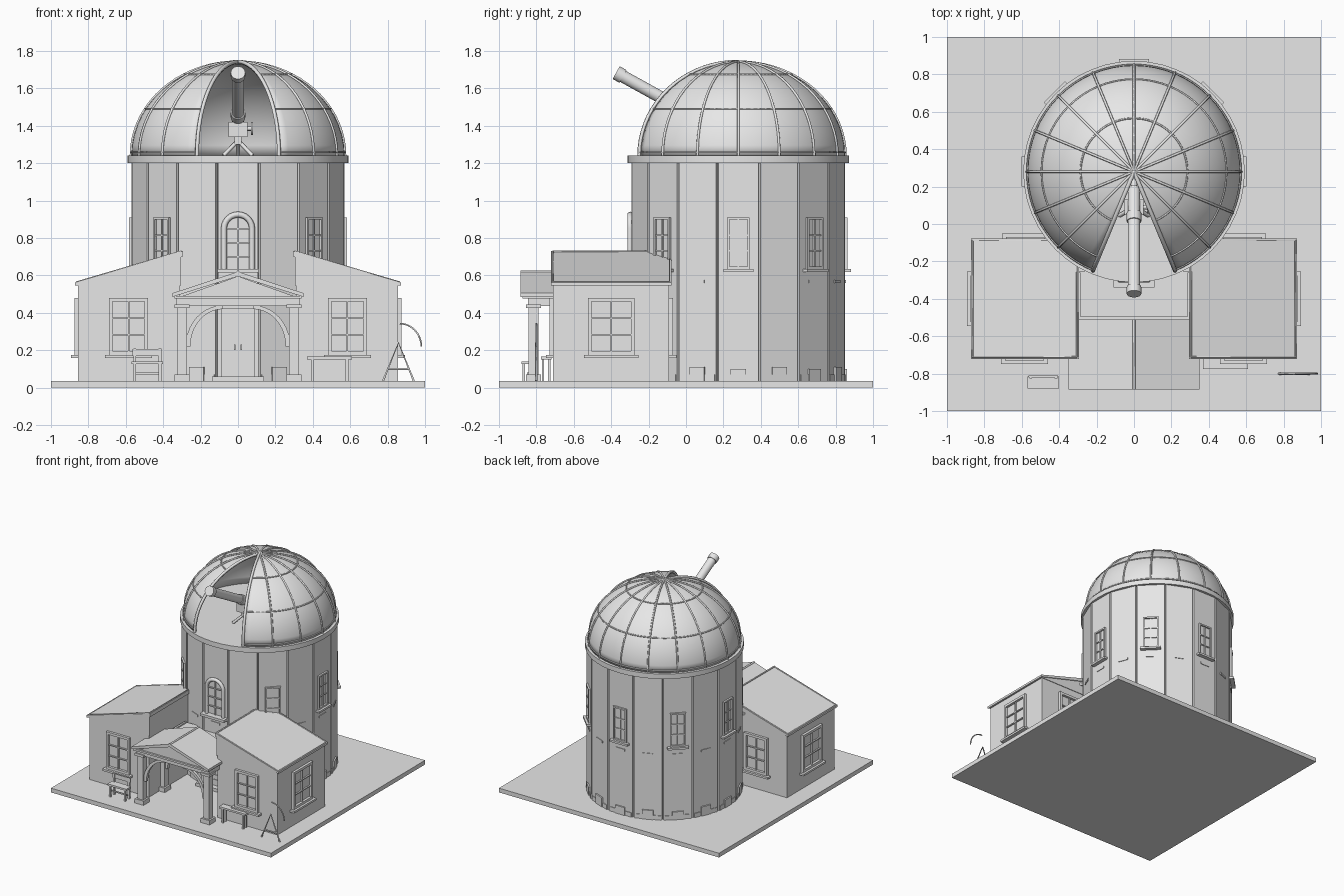
import bpy, bmesh, math
from math import sin, cos, pi, radians
from mathutils import Matrix, Vector

if "Cube" in bpy.data.objects:
    bpy.data.objects.remove(bpy.data.objects["Cube"])

mat = bpy.data.materials.new("pale_grey")
mat.use_nodes = True
mat.diffuse_color = (0.8, 0.8, 0.8, 1)
mat.node_tree.nodes["Principled BSDF"].inputs["Base Color"].default_value = (0.8, 0.8, 0.8, 1)

CY = 0.28            # tower axis
GROUND = 0.035
APOTHEM = 0.569


def make(name, bm):
    bmesh.ops.recalc_face_normals(bm, faces=bm.faces)
    me = bpy.data.meshes.new(name)
    bm.to_mesh(me)
    bm.free()
    me.materials.append(mat)
    ob = bpy.data.objects.new(name, me)
    bpy.context.collection.objects.link(ob)
    return ob


def smooth(ob):
    bpy.ops.object.select_all(action='DESELECT')
    ob.select_set(True)
    bpy.context.view_layer.objects.active = ob
    bpy.ops.object.shade_smooth_by_angle(angle=radians(35))


def add_box(bm, x0, x1, y0, y1, z0, z1, m=Matrix()):
    t = Matrix.Translation(((x0 + x1) / 2, (y0 + y1) / 2, (z0 + z1) / 2))
    s = Matrix.Diagonal((x1 - x0, y1 - y0, z1 - z0, 1))
    bmesh.ops.create_cube(bm, size=1, matrix=m @ t @ s)


def boxes(name, *dims, m=Matrix()):
    bm = bmesh.new()
    for d in dims:
        add_box(bm, *d, m=m)
    return make(name, bm)


def prism(name, points, push):
    bm = bmesh.new()
    face = bm.faces.new([bm.verts.new(p) for p in points])
    out = bmesh.ops.extrude_face_region(bm, geom=[face])
    bmesh.ops.translate(bm, vec=push, verts=[v for v in out["geom"] if isinstance(v, bmesh.types.BMVert)])
    return make(name, bm)


def tube(name, paths, radius, sides=1):
    cu = bpy.data.curves.new(name, 'CURVE')
    cu.dimensions = '3D'
    cu.bevel_depth = radius
    cu.bevel_resolution = sides
    cu.use_fill_caps = True
    for path in paths:
        sp = cu.splines.new('POLY')
        sp.points.add(len(path) - 1)
        for p, co in zip(sp.points, path):
            p.co = (*co, 1)
    cu.materials.append(mat)
    ob = bpy.data.objects.new(name, cu)
    bpy.context.collection.objects.link(ob)
    return ob


def rod(name, a, b, radius, segs=24):
    a, b = Vector(a), Vector(b)
    bm = bmesh.new()
    m = Matrix.Translation((a + b) / 2) @ (b - a).to_track_quat('Z', 'Y').to_matrix().to_4x4()
    bmesh.ops.create_cone(bm, cap_ends=True, segments=segs, radius1=radius, radius2=radius,
                          depth=(b - a).length, matrix=m)
    ob = make(name, bm)
    smooth(ob)
    return ob


def wall(x, y, z, angle):
    # local -y points out of the wall
    return Matrix.Translation((x, y, z)) @ Matrix.Rotation(angle, 4, 'Z')


def window(name, m, w, h, t=0.02, out=0.02, rows=3):
    a = w / 2
    d = [(-a, -a + t, -out, .01, 0, h), (a - t, a, -out, .01, 0, h),
         (-a, a, -out, .01, h - t, h), (-a, a, -out, .01, 0, t),
         (-.004, .004, -out * .6, .01, t, h - t),
         (-a - .02, a + .02, -out - .018, .01, -.016, 0)]
    for i in range(1, rows):
        z = t + (h - 2 * t) * i / rows
        d.append((-a + t, a - t, -out * .6, .01, z - .004, z + .004))
    return boxes(name, *d, m=m)


boxes("ground_slab", (-1, 1, -1, 1, 0, GROUND))

# Sixteen-sided tower with grooved corners
outline = []
R = 0.58
for i in range(16):
    a = radians(11.25 + 22.5 * i)
    for r, da in ((R, -.011), (R - .022, 0), (R, .011)):
        outline.append((r * cos(a + da), CY + r * sin(a + da), GROUND))
prism("tower_wall", outline, (0, 0, 1.2 - GROUND))

# Plinth and string course blocks on every face
bm = bmesh.new()
for i in range(16):
    m = wall(0, CY, 0, pi * i / 8) @ Matrix.Translation((0, -APOTHEM, 0))
    add_box(bm, -.042, .042, -.012, .02, GROUND, .11 if i % 2 else .1, m)
    add_box(bm, -.1, .1, -.006, .02, GROUND, .07, m)
    add_box(bm, -.04, .04, -.006, .02, .558, .575, m)
make("tower_masonry", bm)

for i in range(1, 8):
    a = pi * i / 4
    m = wall(APOTHEM * sin(a), CY - APOTHEM * cos(a), .635, a)
    window("tower_window", m, .12, .275, t=.012, out=.015)

# Arched window over the porch
FY = CY - APOTHEM
arch = [(-.075, .63)] + [(-.075 * cos(pi * k / 12), .85 + .075 * sin(pi * k / 12)) for k in range(13)] + [(.075, .63)]
tube("arched_window_frame", [[(x, FY - .01, z) for x, z in arch]], .016)
boxes("arched_window_bars", (-.005, .005, FY - .012, FY, .63, .91),
      *[(-.07, .07, FY - .012, FY, z - .004, z + .004) for z in (.7, .775, .85)],
      (-.11, .11, FY - .05, FY, .615, .635))

# Dome: an ellipsoid shell with a 45 degree opening at the front
A, C, DZ = 0.57, 0.5, 1.24


def dome_point(lon, lat, grow=0.0):
    return ((A + grow) * cos(lat) * cos(lon), CY + (A + grow) * cos(lat) * sin(lon),
            DZ + (C + grow) * sin(lat))


START, SPAN = radians(-67.5), radians(315)
bm = bmesh.new()
NL, NB = 56, 14
top = bm.verts.new(dome_point(0, pi / 2))
grid = [[bm.verts.new(dome_point(START + SPAN * i / NL, pi / 2 * j / NB)) for j in range(NB)] for i in range(NL + 1)]
for p, q in zip(grid, grid[1:]):
    for j in range(NB - 1):
        bm.faces.new((p[j], q[j], q[j + 1], p[j + 1]))
    bm.faces.new((p[-1], q[-1], top))
dome = make("dome_shell", bm)
smooth(dome)
sol = dome.modifiers.new("thickness", 'SOLIDIFY')
sol.thickness = .012

lats = [radians(90 * j / 18) for j in range(19)]
ribs = [[dome_point(START + radians(22.5) * i, t, .003) for t in lats] for i in range(15)]
tube("dome_ribs", ribs, .007)
tube("dome_opening_edges", [ribs[0], ribs[-1]], .011)
tube("dome_bands", [[dome_point(START + SPAN * i / 70, radians(lat), .001) for i in range(71)]
                    for lat in (2, 30, 60)], .005)
rod("dome_base_ring", (0, CY, 1.2), (0, CY, DZ), .592, 48)
rod("dome_cap", (0, CY, 1.735), (0, CY, 1.746), .03, 16)

# Telescope on its tripod
tip, tail = Vector((0, -.363, 1.678)), Vector((0, .19, 1.372))
axis = (tip - tail).normalized()
rod("telescope_tube", tail, tip, .033)
rod("telescope_hood", tip - axis * .03, tip + axis * .012, .039)
rod("telescope_collar", tail + axis * .15, tail + axis * .2, .039)
rod("eyepiece", tail - axis * .05, tail, .016, 12)
boxes("telescope_mount", (-.05, .05, .05, .13, 1.34, 1.42), (-.02, .02, .07, .11, 1.3, 1.35))
rod("mount_axle", (.04, .09, 1.385), (.08, .09, 1.385), .012, 12)
rod("mount_wheel", (.07, .09, 1.385), (.08, .09, 1.385), .035, 16)
tube("telescope_tripod", [[(0, .09, 1.32), (.09 * sin(a), .09 + .09 * cos(a), DZ)]
                          for a in (0, 2 * pi / 3, 4 * pi / 3)], .011)

# Two side huts with lean-to roofs
for s, side in ((1, "left"), (-1, "right")):
    x0, x1 = sorted((s * .31, s * .855))
    boxes(side + "_hut_walls", (x0, x1, -.71, -.09, GROUND, .55))
    prism(side + "_hut_gable", [(s * x, -.715, z) for x, z in ((.305, .545), (.865, .545), (.865, .555), (.305, .71))],
          (0, .63, 0))
    prism(side + "_hut_roof", [(s * x, -.722, z) for x, z in ((.295, .7), (.872, .545), (.872, .562), (.295, .73))],
          (0, .645, 0))
    rim = [(s * .305, -.712, .728), (s * .862, -.712, .564), (s * .862, -.088, .564), (s * .305, -.088, .728)]
    tube(side + "_hut_roof_rim", [rim + rim[:1]], .005)
    window(side + "_hut_front_window", wall(s * .585, -.71, .175, 0), .21, .305)
    window(side + "_hut_back_window", wall(s * .58, -.09, .175, pi), .21, .305)
    window(side + "_hut_side_window", wall(s * .855, -.4, .175, s * pi / 2), .25, .305)

# Flat roof linking porch and tower
boxes("link_roof", (-.31, .31, -.51, -.25, .45, .48), (-.3, -.285, -.5, -.26, .48, .49),
      (.285, .3, -.5, -.26, .48, .49), (-.3, .3, -.51, -.495, .48, .49))

# Porch: gabled roof, beams, posts and curved braces
prism("porch_gable", [(-.31, -.86, .485), (.31, -.86, .485), (0, -.86, .595)], (0, .35, 0))
prism("porch_roof", [(x, -.885, z) for x, z in
                     ((-.35, .485), (-.35, .505), (0, .62), (.35, .505), (.35, .485), (0, .595))], (0, .375, 0))
tube("porch_ridge", [[(0, -.885, .618), (0, -.51, .618)]], .008)
boxes("porch_beams", (-.34, .34, -.875, -.51, .475, .49), (-.33, .33, -.845, -.785, .435, .48),
      (-.33, -.27, -.84, -.5, .435, .48), (.27, .33, -.84, -.5, .435, .48))
for s in (1, -1):
    for y, where in ((-.815, "front"), (-.54, "back")):
        c = s * .3
        boxes(where + "_porch_post", (c - .026, c + .026, y - .026, y + .026, GROUND, .45),
              (c - .04, c + .04, y - .04, y + .04, GROUND, .07),
              (c - .04, c + .04, y - .04, y + .04, .425, .445))
        arc = [(1 - cos(pi / 2 * k / 10), sin(pi / 2 * k / 10)) for k in range(11)]
        outer = [(s * (.28 - .2 * u), y - .012, .22 + .22 * v) for u, v in arc]
        inner = [(s * (.255 - .175 * u), y - .012, .22 + .2 * v) for u, v in reversed(arc)]
        prism(where + "_porch_brace", outer + inner, (0, .024, 0))

# Double door
boxes("door", (-.085, .085, FY - .015, FY, GROUND, .42), (-.11, -.085, FY - .025, FY, GROUND, .44),
      (.085, .11, FY - .025, FY, GROUND, .44), (-.11, .11, FY - .025, FY, .42, .445),
      (-.08, .08, FY - .02, FY, .335, .345), (-.08, .08, FY - .02, FY, .1, .11),
      (-.08, .08, FY - .02, FY, .14, .15),
      (-.022, -.014, FY - .03, FY, .2, .23), (.014, .022, FY - .03, FY, .2, .23),
      (-.14, .14, FY - .06, FY, GROUND, .06))

# Bench and chair
boxes("bench", (.37, .61, -.775, -.72, .15, .165),
      *[(x, x + .015, y, y + .012, GROUND, .15) for x in (.39, .575) for y in (-.77, -.737)])
boxes("chair", (-.57, -.4, -.88, -.815, .125, .14), (-.565, -.405, -.82, -.81, .17, .205),
      (-.56, -.41, -.85, -.84, .07, .08),
      *[(x, x + .015, -.875, -.862, GROUND, .13) for x in (-.56, -.425)],
      *[(x, x + .015, -.825, -.812, GROUND, .21) for x in (-.56, -.425)])

# Small trestle with a curved arm
tube("trestle", [[(.775, -.8, GROUND), (.858, -.8, .24), (.94, -.8, GROUND)],
                 [(.8, -.8, .1), (.915, -.8, .1)]], .006)
tube("trestle_arm", [[(.865 + .115 * sin(pi / 2 * k / 10), -.8, .22 + .122 * cos(pi / 2 * k / 10))
                      for k in range(11)]], .005)
